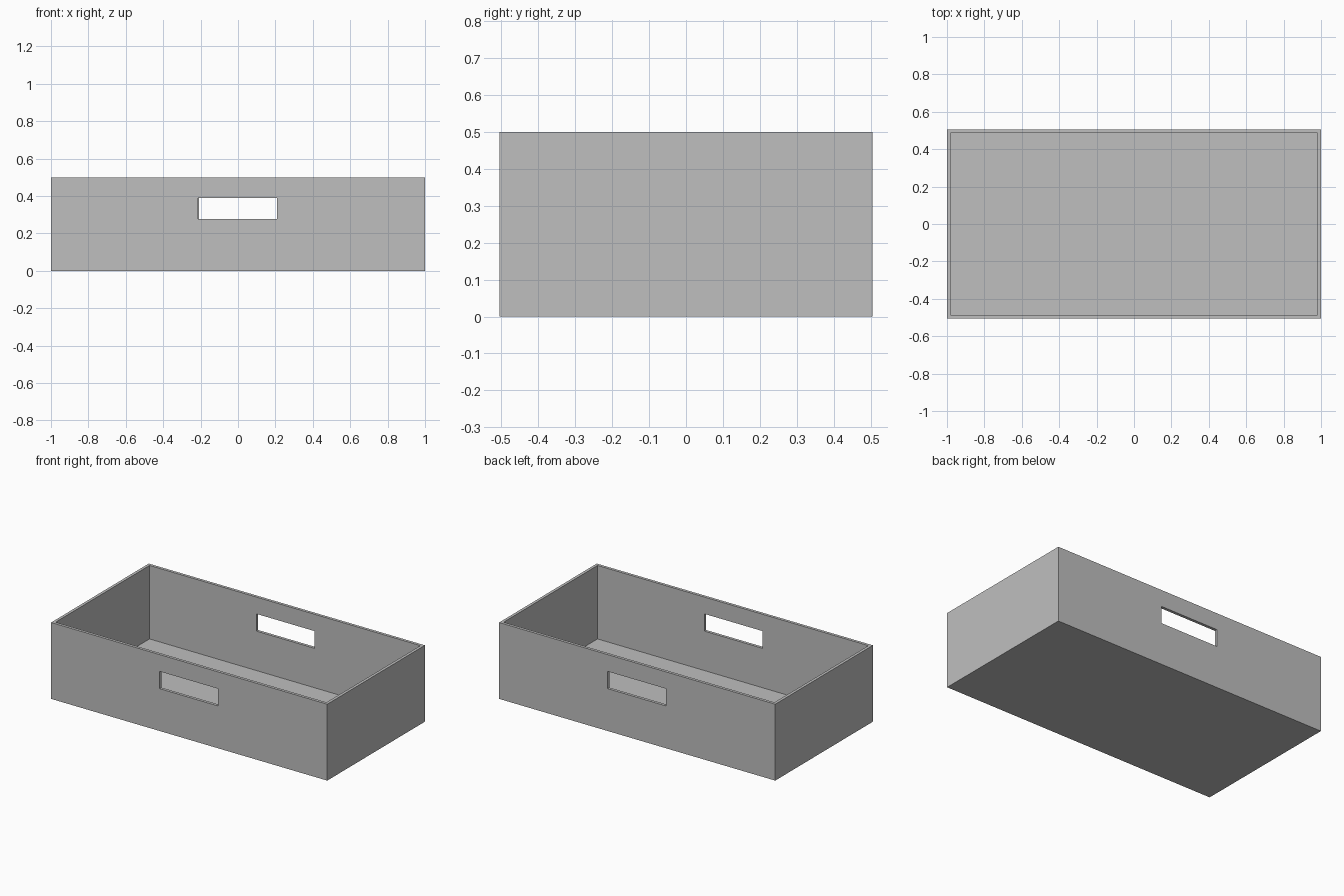
import bpy
import bmesh
from mathutils import Matrix

if "Cube" in bpy.data.objects:
    bpy.data.objects.remove(bpy.data.objects["Cube"], do_unlink=True)

LENGTH, DEPTH, HEIGHT, WALL = 2.0, 1.01, 0.5, 0.019

grey = bpy.data.materials.new("light grey")
grey.use_nodes = True
grey.diffuse_color = (0.52, 0.52, 0.52, 1)
grey.node_tree.nodes["Principled BSDF"].inputs["Base Color"].default_value = grey.diffuse_color


def box(name, low, high):
    """Axis-aligned box between two corners."""
    size = [b - a for a, b in zip(low, high)]
    centre = [(a + b) / 2 for a, b in zip(low, high)]
    bm = bmesh.new()
    bmesh.ops.create_cube(bm, size=1, matrix=Matrix.Translation(centre) @ Matrix.Diagonal((*size, 1)))
    mesh = bpy.data.meshes.new(name)
    bm.to_mesh(mesh)
    bm.free()
    obj = bpy.data.objects.new(name, mesh)
    bpy.context.collection.objects.link(obj)
    return obj


x, y = LENGTH / 2, DEPTH / 2
crate = box("open_crate", (-x, -y, 0), (x, y, HEIGHT))
crate.data.materials.append(grey)

# Cutters: the hollow inside, and a hand slot in each long wall
cutters = [
    box("hollow_cutter", (-x + WALL, -y + WALL, WALL), (x - WALL, y - WALL, HEIGHT + WALL)),
    box("front_slot_cutter", (-0.214, -y - WALL, 0.277), (0.208, -y + 2 * WALL, 0.39)),
    box("back_slot_cutter", (-0.208, y - 2 * WALL, 0.277), (0.214, y + WALL, 0.39)),
]
for cutter in cutters:
    cut = crate.modifiers.new(cutter.name, "BOOLEAN")
    cut.operation = "DIFFERENCE"
    cut.solver = "EXACT"
    cut.object = cutter

# Apply the cuts, then remove the cutters
bpy.context.view_layer.objects.active = crate
for cutter in cutters:
    bpy.ops.object.modifier_apply(modifier=cutter.name)
    bpy.data.objects.remove(cutter, do_unlink=True)
